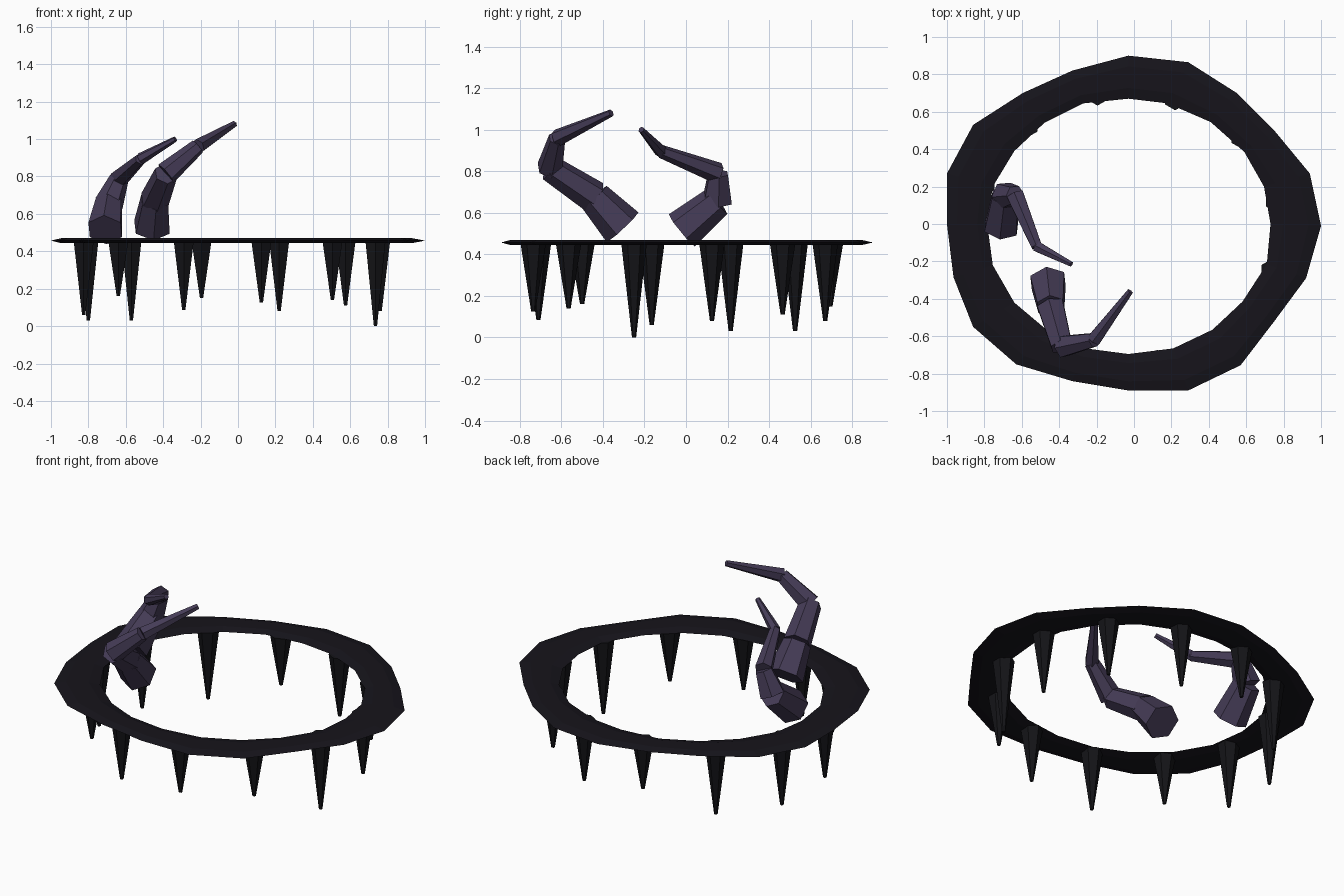
import bpy, bmesh
from mathutils import Vector, Matrix

if "Cube" in bpy.data.objects:
    bpy.data.objects.remove(bpy.data.objects["Cube"])


def material(name, rgb):
    m = bpy.data.materials.new(name)
    m.diffuse_color = (*rgb, 1)
    m.use_nodes = True
    m.node_tree.nodes["Principled BSDF"].inputs["Base Color"].default_value = m.diffuse_color
    return m


def finish(bm, name, mat):
    bmesh.ops.recalc_face_normals(bm, faces=bm.faces)
    me = bpy.data.meshes.new(name)
    bm.to_mesh(me)
    bm.free()
    me.materials.append(mat)
    ob = bpy.data.objects.new(name, me)
    bpy.context.collection.objects.link(ob)
    return ob


def add_frustum(bm, a, b, ra, rb, axis=None):
    """Six-sided tapered segment from point a to point b."""
    a, b = Vector(a), Vector(b)
    d = b - a
    rot = d.to_track_quat('Z', 'Y').to_matrix().to_4x4()
    mtx = Matrix.Translation((a + b) / 2) @ rot
    bmesh.ops.create_cone(bm, cap_ends=True, segments=6, radius1=ra,
                          radius2=rb, depth=d.length, matrix=mtx)


black = material("black", (0.008, 0.007, 0.011))
spike_mat = material("spike_black", (0.007, 0.007, 0.009))
purple = material("dark_purple", (0.06, 0.045, 0.095))

# Flat irregular ring: hexagonal section swept between two outlines
OUTER = [(-.03, .90), (.29, .865), (.55, .70), (.75, .50), (.94, .27),
         (1, -.01), (.92, -.29), (.75, -.52), (.57, -.755), (.29, -.89),
         (-.03, -.89), (-.33, -.84), (-.63, -.75), (-.86, -.55), (-.965, -.285),
         (-1, 0), (-1, .27), (-.86, .53), (-.595, .70), (-.33, .82)]
INNER = [(-.03, .67), (.18, .645), (.41, .545), (.59, .385), (.695, .20),
         (.73, 0), (.71, -.215), (.58, -.415), (.42, -.565), (.21, -.665),
         (-.03, -.695), (-.26, -.665), (-.45, -.58), (-.64, -.42), (-.755, -.22),
         (-.785, 0), (-.755, .20), (-.64, .39), (-.48, .54), (-.27, .645)]
SECTION = [(0, 0), (.25, .013), (.75, .013), (1, 0), (.75, -.013), (.25, -.013)]
RING_Z = 0.457

bm = bmesh.new()
loops = []
for o, i in zip(OUTER, INNER):
    o, i = Vector(o), Vector(i)
    loops.append([bm.verts.new((*o.lerp(i, t), RING_Z + h)) for t, h in SECTION])
for n, cur in enumerate(loops):
    nxt = loops[(n + 1) % len(loops)]
    for k in range(6):
        j = (k + 1) % 6
        bm.faces.new((cur[k], cur[j], nxt[j], nxt[k]))
finish(bm, "ring", black)

# Hanging spikes: x, y and height of each tip
SPIKES = [(.735, -.25, 0), (.76, .125, .08), (.575, .465, .11), (.22, .67, .08),
          (-.195, .695, .15), (-.57, .525, .03), (-.80, .215, .03),
          (-.825, -.165, .06), (-.64, -.50, .16), (-.29, -.71, .085),
          (.125, -.735, .125), (.505, -.565, .14)]
for n, (x, y, z) in enumerate(SPIKES):
    bm = bmesh.new()
    depth = RING_Z - z
    bmesh.ops.create_cone(bm, cap_ends=True, segments=6, radius1=.01, radius2=.062,
                          depth=depth, matrix=Matrix.Translation((x, y, z + depth / 2)))
    finish(bm, f"spike_{n + 1}", spike_mat)

# Two curved horns, each a chain of tapered segments: x, y, z, radius
HORNS = {
    "left_horn": [(-.71, -.02, .515, .10), (-.69, .15, .655, .078),
                  (-.635, .155, .79, .052), (-.52, -.12, .895, .032),
                  (-.335, -.215, 1.0, .015)],
    "front_horn": [(-.46, -.305, .53, .105), (-.445, -.44, .675, .08),
                   (-.385, -.655, .815, .064), (-.215, -.62, .96, .042),
                   (-.02, -.36, 1.08, .018)],
}
for name, pts in HORNS.items():
    bm = bmesh.new()
    for p, q in zip(pts, pts[1:]):
        add_frustum(bm, p[:3], q[:3], p[3], q[3])
    finish(bm, name, purple)
